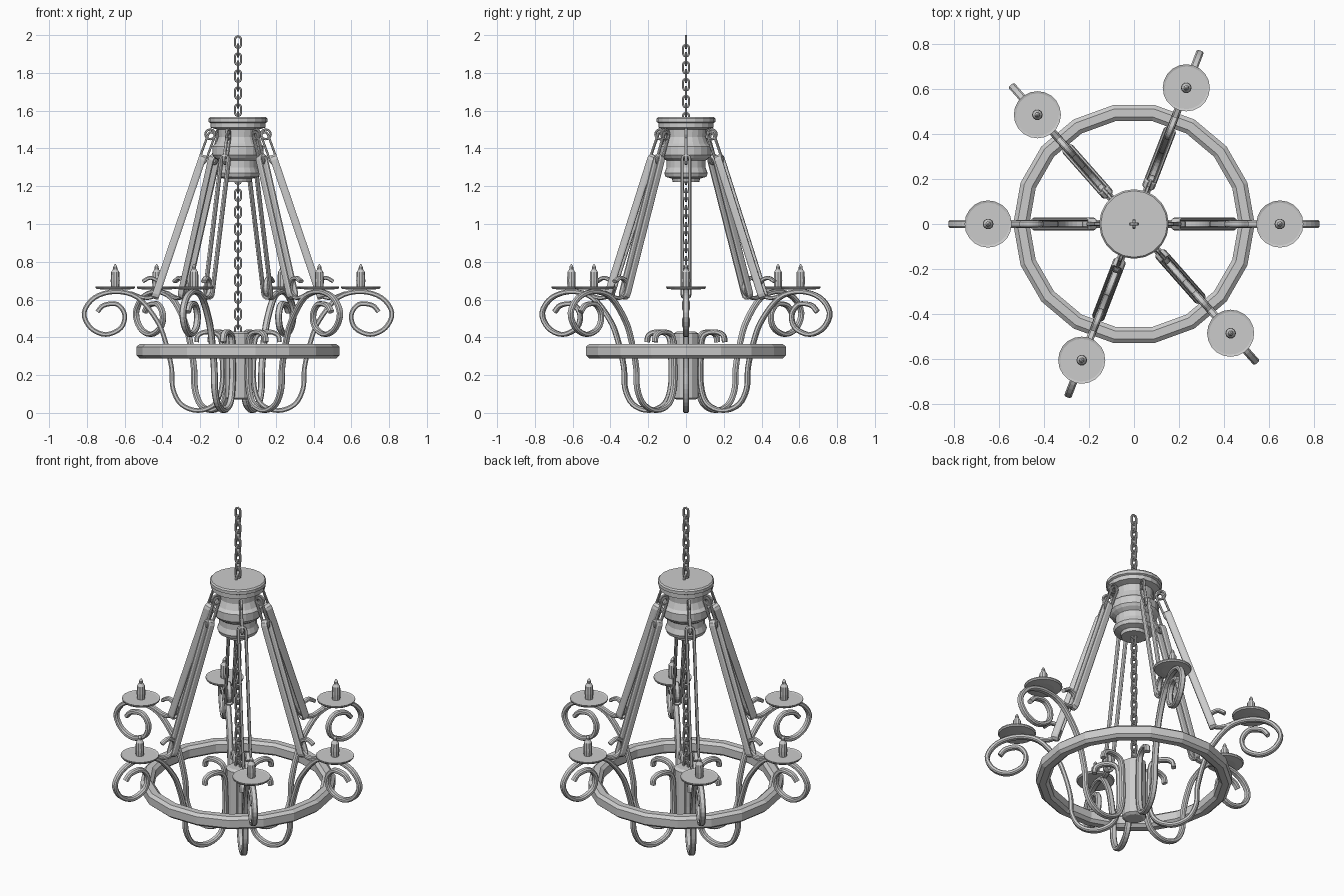
import bpy, bmesh
from math import sin, cos, pi, radians
from mathutils import Vector as V

if "Cube" in bpy.data.objects:
    bpy.data.objects.remove(bpy.data.objects["Cube"])

ANGLES = [radians(a) for a in (0, 69, 131.5, 180, 249, 311.5)]


def add(name, mesh, angle=0.0, loc=(0, 0, 0)):
    ob = bpy.data.objects.new(name, mesh)
    ob.location = loc
    ob.rotation_euler = (0, 0, angle)
    bpy.context.collection.objects.link(ob)
    return ob


def finish(name, bm):
    bmesh.ops.recalc_face_normals(bm, faces=bm.faces)
    me = bpy.data.meshes.new(name)
    bm.to_mesh(me)
    bm.free()
    return me


def lathe(name, profile, sides):
    bm = bmesh.new()
    rings = [[bm.verts.new((r * cos(2 * pi * i / sides), r * sin(2 * pi * i / sides), z))
              for i in range(sides)] for r, z in profile]
    for a, b in zip(rings, rings[1:]):
        for i in range(sides):
            j = (i + 1) % sides
            bm.faces.new((a[i], a[j], b[j], b[i]))
    bm.faces.new(rings[0])
    bm.faces.new(rings[-1])
    return finish(name, bm)


def spline(pts, steps=4):
    p = [V(q) for q in pts]
    p = [2 * p[0] - p[1]] + p + [2 * p[-1] - p[-2]]
    out = []
    for i in range(1, len(p) - 2):
        a, b, c, d = p[i - 1:i + 3]
        for k in range(steps):
            t = k / steps
            out.append(0.5 * (2 * b + (c - a) * t + (2 * a - 5 * b + 4 * c - d) * t * t
                              + (3 * b - a - 3 * c + d) * t ** 3))
    return out + [p[-2]]


def sweep(name, path, normal, across, thick, closed=False):
    """Sweep a chamfered bar along a flat path; across = half size along the normal."""
    bm, n, cnt = bmesh.new(), V(normal).normalized(), len(path)
    sec = [(1, .5), (.6, 1), (-.6, 1), (-1, .5), (-1, -.5), (-.6, -1), (.6, -1), (1, -.5)]
    rings = []
    for i, p in enumerate(path):
        a = path[i - 1] if closed or i else p
        b = path[(i + 1) % cnt] if closed or i < cnt - 1 else p
        side = n.cross((b - a).normalized())
        rings.append([bm.verts.new(p + n * u * across + side * v * thick) for u, v in sec])
    for i in range(cnt if closed else cnt - 1):
        a, b = rings[i], rings[(i + 1) % cnt]
        for k in range(8):
            m = (k + 1) % 8
            bm.faces.new((a[k], a[m], b[m], b[k]))
    if not closed:
        bm.faces.new(rings[0])
        bm.faces.new(rings[-1])
    return finish(name, bm)


def oval(top, bottom, side, half, seg=5):
    """Stadium outline whose extreme ends are top and bottom."""
    top, bottom, side = V(top), V(bottom), V(side)
    d = (top - bottom).normalized()
    out = []
    for c, s in ((top - d * half, 1), (bottom + d * half, -1)):
        for i in range(seg + 1):
            a = pi * i / seg
            out.append(c + side * half * cos(a) * s + d * half * sin(a) * s)
    return out


def rz(pts):
    return [(r, 0, z) for r, z in pts]


# scrolled arm, from inner hook through the U to the outer scroll
arm = sweep("arm", spline(rz([
    (.22, .375), (.212, .41), (.175, .428), (.12, .422), (.092, .39), (.085, .3), (.085, .15),
    (.12, .05), (.21, .0125), (.30, .045), (.345, .13), (.352, .24), (.385, .38), (.43, .49),
    (.53, .61), (.65, .642), (.76, .61), (.815, .53), (.78, .45), (.70, .415), (.62, .45),
    (.60, .52), (.64, .575), (.71, .57), (.745, .535)])), (0, 1, 0), .017, .0125)

# small hook that carries the hanger
hook = sweep("hook", spline(rz([
    (.57, .635), (.50, .61), (.45, .615), (.415, .65), (.425, .695), (.465, .715), (.505, .695)])),
    (0, 1, 0), .015, .010)

# candle parts
dish = lathe("candle_dish", [(.06, .652), (.1, .657), (.105, .664), (.105, .67), (.095, .667)], 20)
candle = lathe("candle", [(.022, .66), (.024, .70), (.022, .745), (.012, .76), (.010, .775), (.003, .787)], 10)

# hangers: long bars plus the links and eyes at the crown
Y = V((0, 1, 0))
top, bot = V((.185, 0, 1.36)), V((.44, 0, .61))
hanger = sweep("hanger", oval(top, bot, Y, .021), (top - bot).cross(Y), .02, .008, True)
t2, b2 = V((.135, 0, 1.485)), V((.195, 0, 1.32))
link = sweep("hanger_link", oval(t2, b2, (b2 - t2).cross(Y).normalized(), .018), Y, .008, .006, True)
eye = sweep("crown_eye", [V((.147 + .026 * cos(i * pi / 6), 0, 1.475 + .026 * sin(i * pi / 6)))
                          for i in range(12)], Y, .007, .006, True)

for n, a in enumerate(ANGLES, 1):
    for me in (arm, hook, hanger, link, eye):
        add(f"{me.name}_{n}", me, a)
    for me in (dish, candle):
        add(f"{me.name}_{n}", me, 0, (.65 * cos(a), .65 * sin(a), 0))

# ring: 18 sides with an octagonal section
ring = sweep("ring", [V((.502 * cos(i * pi / 9), .502 * sin(i * pi / 9), .327)) for i in range(18)],
             (0, 0, 1), .038, .036, True)
add("ring", ring)

# turned crown and central column
add("crown", lathe("crown", [
    (.07, 1.222), (.075, 1.24), (.108, 1.25), (.115, 1.27), (.103, 1.30), (.103, 1.335), (.125, 1.35),
    (.136, 1.365), (.136, 1.41), (.12, 1.425), (.105, 1.46), (.108, 1.50), (.145, 1.51),
    (.145, 1.535), (.155, 1.54), (.155, 1.558), (.148, 1.566)], 20))
add("column", lathe("column", [(.05, .07), (.066, .08), (.066, .42), (.05, .43)], 12))

# chain, alternating links, hidden inside the crown
links = [sweep("chain_link", oval((0, 0, .031), (0, 0, -.031), s, .016, 4), n, .006, .006, True)
         for s, n in (((1, 0, 0), (0, 1, 0)), ((0, 1, 0), (1, 0, 0)))]
for i in range(35):
    z = 1.963 - i * .045
    if not 1.27 < z < 1.54:
        add(f"chain_link_{i}", links[i % 2], 0, (0, 0, z))
